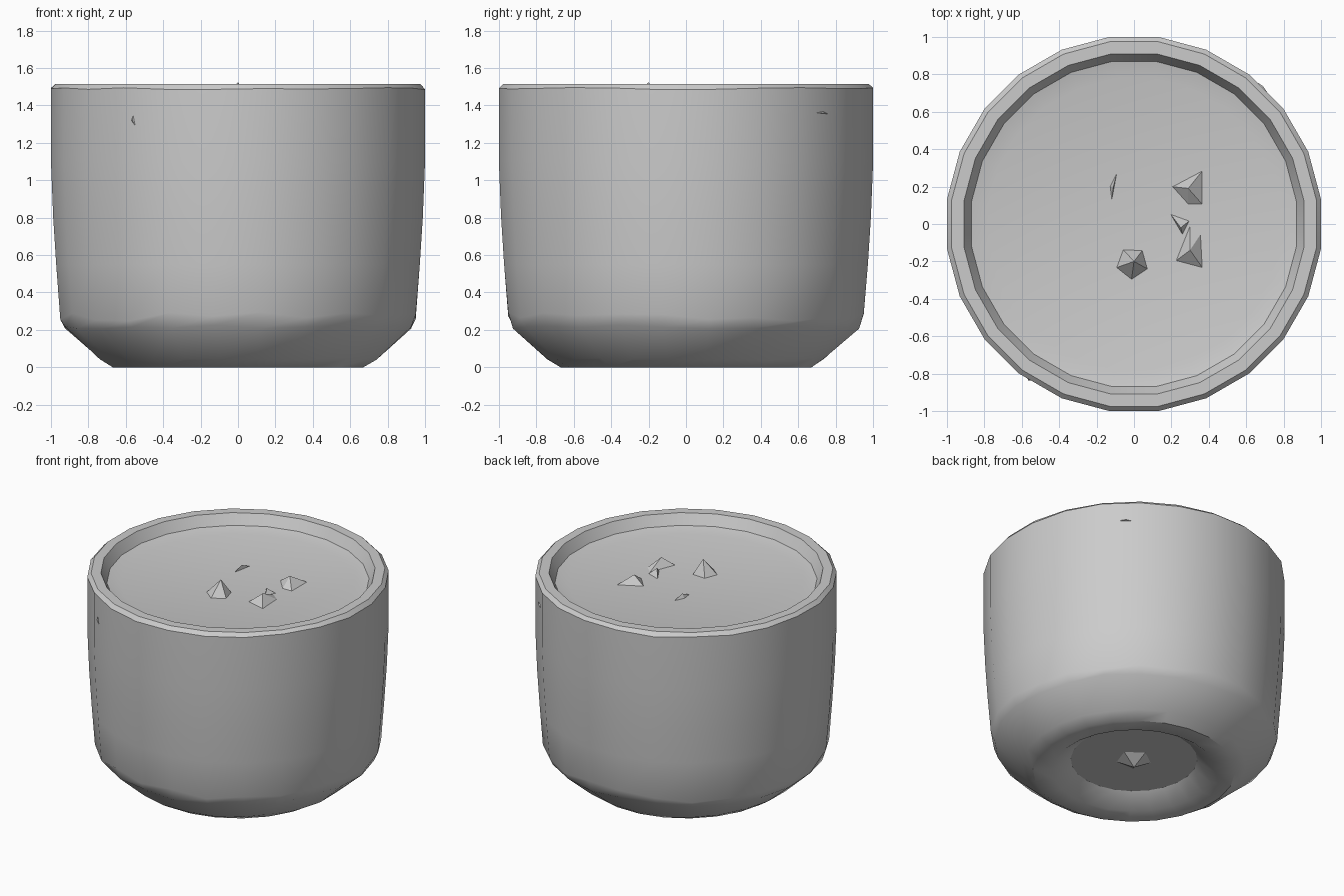
import bpy, bmesh, math, random
from mathutils import Vector

random.seed(4)
SIDES = 24

cube = bpy.data.objects.get("Cube")
if cube:
    bpy.data.objects.remove(cube, do_unlink=True)

clay = bpy.data.materials.new("grey_clay")
clay.use_nodes = True
GREY = (0.6, 0.6, 0.6, 1)
clay.diffuse_color = GREY
clay.node_tree.nodes["Principled BSDF"].inputs["Base Color"].default_value = GREY


def finish(name, bm, angle=None):
    bmesh.ops.recalc_face_normals(bm, faces=bm.faces)
    mesh = bpy.data.meshes.new(name)
    bm.to_mesh(mesh)
    bm.free()
    mesh.materials.append(clay)
    obj = bpy.data.objects.new(name, mesh)
    bpy.context.collection.objects.link(obj)
    if angle:
        bpy.ops.object.select_all(action='DESELECT')
        obj.select_set(True)
        bpy.context.view_layer.objects.active = obj
        bpy.ops.object.shade_smooth_by_angle(angle=math.radians(angle))
    return obj


def pot(name, profile):
    """Lathe (radius, height, height wobble) rings, closed at both ends."""
    bm = bmesh.new()
    rings = []
    for r, z, wobble in profile:
        r /= math.cos(math.pi / SIDES)
        ring = []
        for i in range(SIDES):
            a = 2 * math.pi * (i + 0.5) / SIDES
            dz = random.uniform(-wobble, wobble)
            ring.append(bm.verts.new((r * math.cos(a), r * math.sin(a), z + dz)))
        rings.append(ring)
    for low, high in zip(rings, rings[1:]):
        for i in range(SIDES):
            j = (i + 1) % SIDES
            bm.faces.new((low[i], low[j], high[j], high[i]))
    bm.faces.new(rings[0])
    bm.faces.new(rings[-1])
    return finish(name, bm, 35)


def chip(name, base, apex):
    """Small faceted peak rising from a base outline to one point."""
    bm = bmesh.new()
    ring = [bm.verts.new(p) for p in base]
    tip = bm.verts.new(apex)
    bm.faces.new(ring)
    for i in range(len(ring)):
        bm.faces.new((ring[i], ring[(i + 1) % len(ring)], tip))
    return finish(name, bm)


def star_base(x, y, z, r, turn=0.3):
    return [(x + r * math.cos(turn + k * math.tau / 5),
             y + r * math.sin(turn + k * math.tau / 5), z) for k in range(5)]


# Body: foot recess, foot ring, chamfer, wall, rim and sunken top
pot("pot_body", [
    (0.42, 0.09, 0), (0.54, 0.005, 0), (0.67, 0, 0), (0.74, 0.045, 0.005),
    (0.925, 0.215, 0.01), (0.95, 0.27, 0.025), (0.972, 0.55, 0),
    (0.988, 0.8, 0), (1.0, 1.1, 0), (1.0, 1.49, 0.006), (0.975, 1.515, 0),
    (0.91, 1.515, 0), (0.87, 1.44, 0), (0.78, 1.42, 0),
])

# Peaks on the sunken top
TOP = 1.415
chip("top_peak", star_base(-0.01, -0.21, TOP, 0.09, 0.9), (0, -0.2, 1.525))


def on_top(points):
    return [(x, y, TOP) for x, y in points]


chip("back_shard", on_top([(0.37, 0.29), (0.2, 0.2), (0.29, 0.1), (0.37, 0.1)]),
     (0.29, 0.19, 1.48))
chip("front_shard", on_top([(0.3, 0), (0.22, -0.2), (0.37, -0.24), (0.36, -0.05)]),
     (0.3, -0.14, 1.48))
chip("middle_shard", on_top([(0.19, 0.06), (0.26, -0.06), (0.3, 0.02)]),
     (0.25, -0.02, 1.46))
chip("left_sliver", on_top([(-0.09, 0.28), (-0.12, 0.12), (-0.13, 0.2)]),
     (-0.11, 0.2, 1.45))

# Peak under the foot
chip("foot_peak", star_base(0, 0, 0.095, 0.13), (0, 0, 0.03))


# Thin flakes on the wall
def flake(name, degrees, z, width, height):
    a = math.radians(degrees)
    out = Vector((math.cos(a), math.sin(a), 0))
    side = Vector((-out.y, out.x, 0))
    c = out * 0.99 + Vector((0, 0, z))
    up = Vector((0, 0, height))
    chip(name, [c + up, c - up + side * width, c - side * width], c + out * 0.02)


flake("front_flake", 236, 1.32, 0.03, 0.07)
flake("back_flake", 47, 1.36, 0.09, 0.015)
